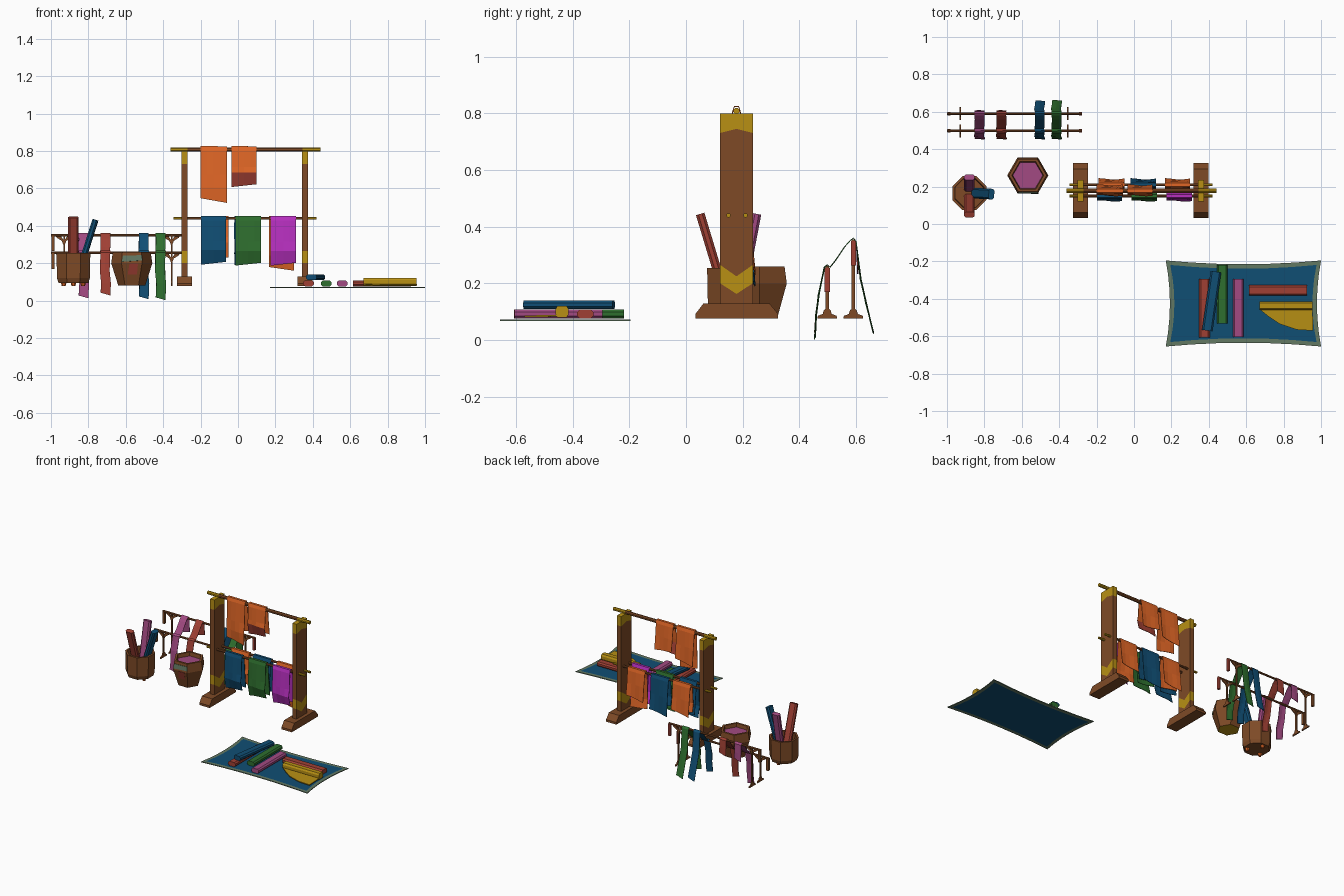
import bpy, bmesh, math
from mathutils import Vector

if "Cube" in bpy.data.objects:
    bpy.data.objects.remove(bpy.data.objects["Cube"])

def material(name, r, g, b):
    m = bpy.data.materials.new(name)
    lin = [((c / 255 + 0.055) / 1.055) ** 2.4 for c in (r, g, b)]
    m.diffuse_color = (*lin, 1)
    m.use_nodes = True
    m.node_tree.nodes["Principled BSDF"].inputs["Base Color"].default_value = m.diffuse_color
    return m

ORANGE = material("orange cloth", 224, 102, 38)
BLUE = material("blue cloth", 16, 78, 116)
GREEN = material("green cloth", 46, 110, 46)
MAGENTA = material("magenta cloth", 184, 48, 192)
RED = material("rust red cloth", 160, 64, 52)
PINK = material("dusty pink cloth", 162, 74, 130)
YELLOW = material("mustard paint", 184, 144, 20)
BROWN = material("brown wood", 126, 74, 38)
BORDER = material("grey green border", 98, 120, 98)

def make(name, verts, faces, mats, pick=None, thick=0):
    """Mesh object; pick(face) gives the material index of a face."""
    me = bpy.data.meshes.new(name)
    me.from_pydata([tuple(v) for v in verts], [], faces)
    bm = bmesh.new()
    bm.from_mesh(me)
    bmesh.ops.recalc_face_normals(bm, faces=bm.faces)
    if pick:
        for f in bm.faces:
            f.material_index = pick(f)
    bm.to_mesh(me)
    bm.free()
    for m in mats:
        me.materials.append(m)
    ob = bpy.data.objects.new(name, me)
    bpy.context.collection.objects.link(ob)
    if thick:
        s = ob.modifiers.new("thickness", 'SOLIDIFY')
        s.thickness, s.offset = thick, 0
    return ob

def loft(name, rings, mats, pick=None):
    """Skin a list of equal closed rings, capped at both ends."""
    n = len(rings[0])
    verts = [v for r in rings for v in r]
    faces = [(i * n + j, i * n + (j + 1) % n, (i + 1) * n + (j + 1) % n, (i + 1) * n + j)
             for i in range(len(rings) - 1) for j in range(n)]
    faces += [tuple(range(n)), tuple(range(len(verts) - n, len(verts)))]
    return make(name, verts, faces, mats, pick)

def prism_x(name, x, width, profile, mat):
    return loft(name, [[(x + s * width / 2, y, z) for y, z in profile] for s in (-1, 1)], [mat])

def prism_y(name, y, width, profile, mat):
    return loft(name, [[(x, y + s * width / 2, z) for x, z in profile] for s in (-1, 1)], [mat])

def bar(name, xs, y, z, r, mats, pick=None):
    """Eight-sided horizontal bar along x with loops at xs."""
    ring = [(r * math.cos(a * math.pi / 4 + 0.39), r * math.sin(a * math.pi / 4 + 0.39)) for a in range(8)]
    return loft(name, [[(x, y + a, z + b) for a, b in ring] for x in xs], mats, pick)

def lathe(name, cx, cy, profile, sides, turn, mats, pick=None):
    return loft(name, [[(cx + r * math.cos(turn + k * math.tau / sides),
                         cy + r * math.sin(turn + k * math.tau / sides), z)
                        for k in range(sides)] for r, z in profile], mats, pick)

def roll(name, a, b, mat, w=0.057, h=0.031):
    """Flattened bolt of cloth between two points."""
    a, b = Vector(a), Vector(b)
    q = (b - a).to_track_quat('Z', 'Y')
    sec = [(.5, -.22), (.5, .22), (.34, .5), (-.34, .5), (-.5, .22), (-.5, -.22), (-.34, -.5), (.34, -.5)]
    return loft(name, [[p + q @ Vector((u * w, v * h, 0)) for u, v in sec] for p in (a, b)], [mat])

def sheet(name, path, x0, x1, mats, pick=None, wave=0.004, slant=0.0, sway=0.0):
    """Hanging cloth that follows a (y, z) path, slightly rippled."""
    cols, n = 5, len(path)
    top = max(z for _, z in path)
    verts = []
    for i, (y, z) in enumerate(path):
        d = min(1, (top - z) / 0.15)
        side = -1 if i < n / 2 else 1
        dx = sway * math.sin(i * 2.1) * d
        for c in range(cols):
            t = c / (cols - 1)
            dz = slant * (t - .5) * side if i in (0, n - 1) else 0
            verts.append((x0 + (x1 - x0) * t + dx, y + wave * d * math.sin(t * 5 + i), z + dz))
    faces = [(i * cols + c, i * cols + c + 1, (i + 1) * cols + c + 1, (i + 1) * cols + c)
             for i in range(n - 1) for c in range(cols - 1)]
    return make(name, verts, faces, mats, pick, thick=0.003)

def drape(name, x0, x1, y, z, zf, zb, mats, tuck=0.0, slant=0.02, pick=None):
    """Cloth folded over a bar: front drop to zf, back drop to zb."""
    path = [(y - 0.022 + tuck, zf), (y - 0.025, zf + 0.07), (y - 0.02, (zf + z) / 2), (y - 0.014, z - 0.01),
            (y - 0.008, z + 0.012), (y + 0.008, z + 0.012), (y + 0.014, z - 0.01),
            (y + 0.022, (zb + z) / 2), (y + 0.03, zb)]
    return sheet(name, path, x0, x1, mats, pick, slant=slant)

# Main frame: posts with painted bands, and feet
YC = 0.178
def post(name, x):
    w, d = 0.016, 0.058
    ring = [(x - w, YC - d), (x + w, YC - d), (x + w, YC + d), (x - w, YC + d)]
    ob = loft(name, [[(a, b, z) for a, b in ring] for z in (0.12, 0.8)], [BROWN, YELLOW])
    bm = bmesh.new()
    bm.from_mesh(ob.data)
    cuts = [((x, YC, 0), (0, 1, 0))]
    for z, k in ((0.163, 0.65), (0.225, 0.7), (0.745, -0.25)):
        cuts += [((x, YC, z), (0, -s * k, 1)) for s in (-1, 1)]
    for co, no in cuts:
        bmesh.ops.bisect_plane(bm, geom=bm.verts[:] + bm.edges[:] + bm.faces[:], plane_co=co, plane_no=no)
    for f in bm.faces:
        c = f.calc_center_median()
        t = abs(c.y - YC)
        low = 0.163 + 0.65 * t < c.z < 0.225 + 0.7 * t
        f.material_index = int(low or c.z > 0.745 - 0.25 * t)
    bm.to_mesh(ob.data)
    bm.free()

for side, x in (("left", -0.285), ("right", 0.357)):
    post(side + "_post", x)
    prism_x(side + "_foot", x, 0.08, [(.033, .077), (.033, .092), (.062, .13), (.294, .13), (.325, .092), (.325, .077)], BROWN)

# Frame bars with painted ends
ends = lambda f: int(abs(f.calc_center_median().x - 0.037) > 0.325)
bar("top_bar", (-0.36, -0.27, 0.345, 0.44), 0.178, 0.808, 0.012, [BROWN, YELLOW], ends)
bar("front_bar", (-0.345, -0.27, 0.345, 0.42), 0.15, 0.44, 0.008, [BROWN, YELLOW], ends)
bar("back_bar", (-0.345, -0.27, 0.345, 0.42), 0.21, 0.44, 0.008, [BROWN, YELLOW], ends)

# Cloths on the frame
drape("long_top_cloth", -0.20, -0.06, 0.178, 0.812, 0.535, 0.59, [ORANGE], slant=0.025)
def front_hem(f):
    c = f.calc_center_median()
    return int(c.z < 0.685 and c.y < 0.178)
drape("short_top_cloth", -0.035, 0.10, 0.178, 0.812, 0.615, 0.63, [ORANGE, RED], 0.015, -0.015, front_hem)
for name, x0, x1, mat, zf in (("blue", -.197, -.065, BLUE, .20), ("green", -.013, .122, GREEN, .195),
                              ("magenta", .175, .31, MAGENTA, .195)):
    drape(name + "_front_cloth", x0, x1, 0.15, 0.438, zf, zf + 0.02, [mat], 0.018, -0.015)
for name, x0, x1, mat, zb in (("left", -.19, -.052, ORANGE, .24), ("middle", -.02, .118, BLUE, .20),
                              ("right", .165, .30, ORANGE, .25)):
    drape(name + "_back_cloth", x0, x1, 0.21, 0.438, .17 if name == "right" else .24, zb, [mat], 0.01)

# Low drying rack: rails, stands, braces and end tags
for row, y, z in (("low", 0.498, 0.255), ("high", 0.59, 0.349)):
    bar(row + "_rail", (-1.0, -0.28), y, z, 0.007, [BROWN])
    for side, x in (("left", -0.93), ("right", -0.355)):
        half = [(0.035, .077), (0.033, .086), (0.016, .092), (0.012, .105), (0.006, .11), (0.006, z)]
        prism_x(f"{row}_{side}_stand", x, 0.008, [(y + a, b) for a, b in half] + [(y - a, b) for a, b in half[::-1]], BROWN)
        for s in (-1, 1):
            prism_y(f"{row}_{side}_brace", y, 0.008,
                    [(x + s * .045, z), (x + s * .04, z - .012), (x + s * .012, z - .03), (x, z - .06), (x, z - .03), (x + s * .02, z)], BROWN)
    for x, mat in ((-0.99, BROWN), (-0.287, RED)):
        prism_y("rail_end_tag", y, 0.018, [(x - .008, z - .085), (x + .008, z - .085), (x + .008, z), (x - .008, z)], mat)

# Ribbons over both rails
front = [(.452, .03), (.459, .09), (.468, .16), (.488, .257), (.498, .266), (.508, .257),
         (.53, .285), (.56, .33), (.58, .352), (.59, .36), (.60, .348)]
for name, x0, mat, low, tail in (("pink", -.852, PINK, .02, [(.604, .29), (.606, .24)]),
                                 ("red", -.735, RED, .035, [(.604, .30), (.606, .25)]),
                                 ("blue", -.53, BLUE, .015, [(.616, .215), (.635, .13), (.658, .035)]),
                                 ("green", -.44, GREEN, .01, [(.616, .215), (.635, .13), (.66, .03)])):
    sheet(name + "_ribbon", [(.455, low)] + front[1:] + tail, x0, x0 + 0.052, [mat], wave=0.002, slant=0.015, sway=0.004)

# Round basket with short feet and standing rolls
AX, AY = -0.88, 0.165
lathe("roll_basket", AX, AY, [(.086, .095), (.095, .12), (.098, .255), (.084, .255), (.08, .13)], 8, math.pi / 8, [BROWN])
for k in range(3):
    a = math.pi / 2 + k * math.tau / 3
    lathe("basket_foot", AX + .06 * math.cos(a), AY + .06 * math.sin(a), [(.01, .077), (.016, .1)], 6, 0, [ORANGE])
roll("red_standing_roll", (AX, .145, .13), (AX, .05, .445), RED)
roll("pink_standing_roll", (AX, .19, .13), (AX, .25, .445), PINK)
roll("blue_standing_roll", (AX + .025, .165, .14), (-.762, .16, .432), BLUE)

# Hexagonal pot filled with dyed cloth
lathe("dye_pot", -.568, .26, [(.072, .08), (.11, .2), (.101, .26), (.085, .26), (.08, .235)], 6, 0,
      [BROWN, PINK, YELLOW],
      lambda f: 0 if len(f.verts) == 4 else (1 if f.calc_center_median().z > .2 else 2))
make("pot_green_patch", [(-.622, .165, .207), (-.51, .163, .215), (-.515, .168, .243), (-.615, .168, .24)],
     [(0, 1, 2, 3)], [BORDER], thick=0.004)
make("pot_red_patch", [(-.59, .183, .14), (-.54, .183, .14), (-.535, .165, .198), (-.58, .165, .198)],
     [(0, 1, 2, 3)], [RED], thick=0.004)

# Rug with stretched corners and a border strip
RX, RY = 0.585, -0.425
def rug_point(u, v, inset):
    return (RX + u * (.415 - .022 * (1 - v * v) - inset), RY + v * (.23 - .02 * (1 - u * u) - inset), .07)
edge = [(-1 + k / 3, -1) for k in range(6)] + [(1, -1 + k / 3) for k in range(6)]
edge += [(-u, -v) for u, v in edge]
n = len(edge)
rug = [rug_point(u, v, i) for i in (0, .024) for u, v in edge]
make("rug", rug, [(j, (j + 1) % n, n + (j + 1) % n, n + j) for j in range(n)] + [tuple(range(n, 2 * n))],
     [BORDER, BLUE], lambda f: int(len(f.verts) > 4), thick=0.005)

# Rolls lying on the rug
Z = 0.092
roll("red_rug_roll", (.377, -.295, Z), (.377, -.607, Z), RED)
roll("green_rug_roll", (.472, -.218, Z), (.472, -.532, Z), GREEN)
roll("pink_rug_roll", (.557, -.295, Z), (.557, -.605, Z), PINK)
roll("red_side_roll", (.615, -.355, Z), (.925, -.355, Z), RED)
roll("blue_top_roll", (.392, -.57, .125), (.438, -.255, .125), BLUE)
roll("mustard_roll", (.67, -.437, .1), (.955, -.437, .1), YELLOW, 0.046, 0.042)
make("mustard_unrolled_cloth", [(.67, -.455, .086), (.955, -.455, .086), (.957, -.57, .084),
                                (.87, -.565, .084), (.78, -.535, .084), (.72, -.495, .085)],
     [(0, 1, 2, 3, 4, 5)], [YELLOW], thick=0.006)
